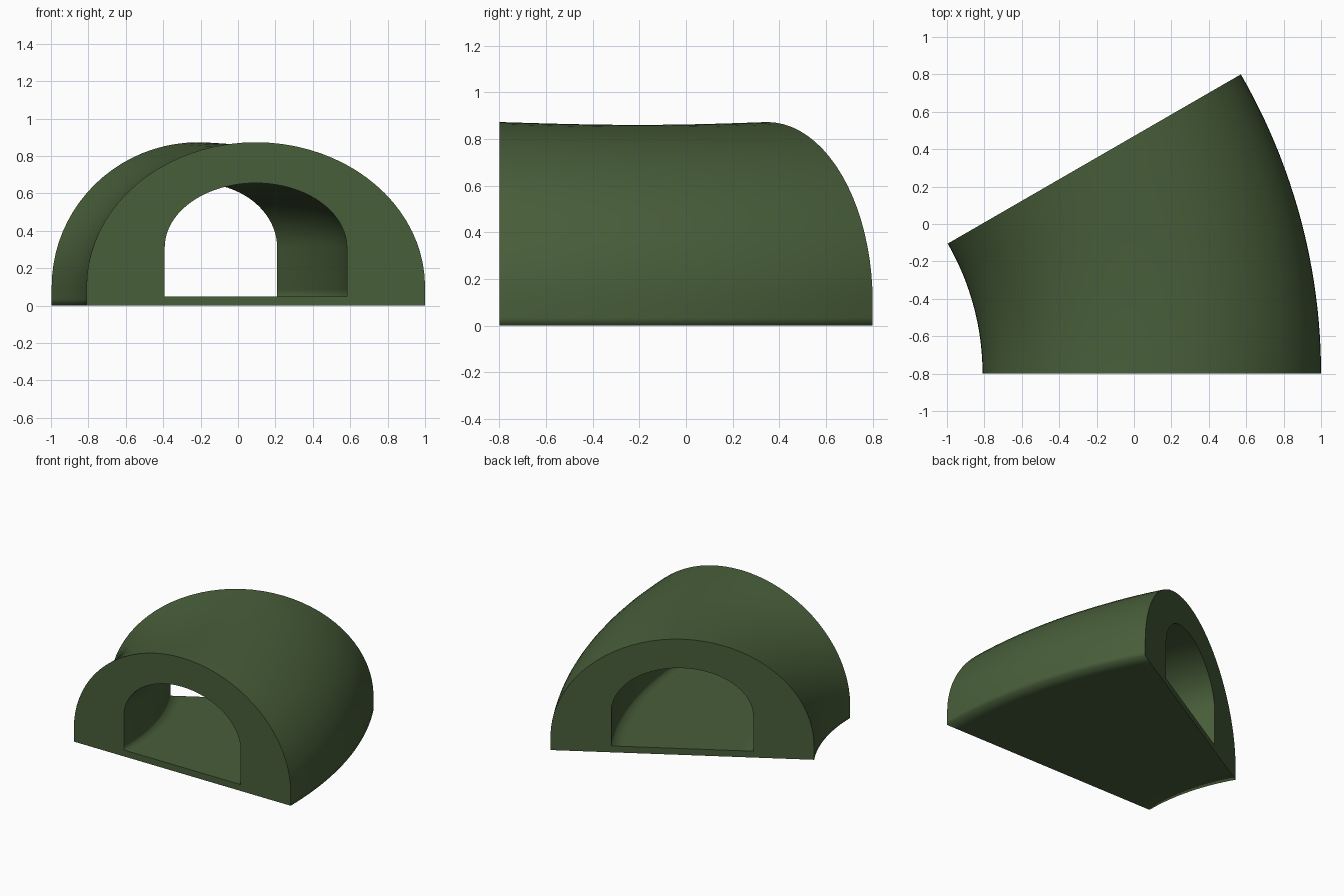
import bpy, bmesh
from math import sin, cos, pi, radians

if "Cube" in bpy.data.objects:
    bpy.data.objects.remove(bpy.data.objects["Cube"])

PIVOT_X, PIVOT_Y = -2.2, -0.8      # centre of the bend
RADIUS = 2.295                     # bend radius at the tunnel axis
BEND = radians(30)
STEPS, ARCH = 24, 40

green = bpy.data.materials.new("dark_green")
green.use_nodes = True
colour = (0.065, 0.112, 0.042, 1)
green.diffuse_color = colour
green.node_tree.nodes["Principled BSDF"].inputs["Base Color"].default_value = colour


def arch_loop(half, base, spring, top, inset):
    """Closed section: flat base, short upright walls, elliptical arch."""
    lip = base + 0.035
    loop = [(-half, base), (-half + inset, base), (half - inset, base), (half, base), (half, lip)]
    for i in range(ARCH + 1):
        a = pi * i / ARCH
        loop.append((half * cos(a), spring + (top - spring) * sin(a)))
    return loop + [(-half, lip)]


def sweep(bm, loop, sag):
    """Carry a section round the bend, dipping slightly at mid length."""
    rings = []
    for s in range(STEPS + 1):
        t = s / STEPS
        a, scale = BEND * t, 1 - sag * sin(pi * t)
        rings.append([bm.verts.new((PIVOT_X + (RADIUS + x) * cos(a),
                                    PIVOT_Y + (RADIUS + x) * sin(a),
                                    z * scale)) for x, z in loop])
    return rings


def skin(bm, rings):
    n = len(rings[0])
    for r0, r1 in zip(rings, rings[1:]):
        for i in range(n):
            j = (i + 1) % n
            bm.faces.new((r0[i], r0[j], r1[j], r1[i])).smooth = True


bm = bmesh.new()

# outer shell and inner passage
outer = sweep(bm, arch_loop(0.905, 0.0, 0.10, 0.873, 0.12), 0.014)
inner = sweep(bm, arch_loop(0.487, 0.048, 0.31, 0.655, 0.08), 0.0)
skin(bm, outer)
skin(bm, inner)

# flat end walls with crisp rims
for end in (0, -1):
    o, p = outer[end], inner[end]
    for i in range(len(o)):
        j = (i + 1) % len(o)
        bm.faces.new((o[i], o[j], p[j], p[i])).smooth = False
        for ring in (o, p):
            bm.edges.get((ring[i], ring[j])).smooth = False

bmesh.ops.recalc_face_normals(bm, faces=bm.faces[:])
mesh = bpy.data.meshes.new("curved_tunnel")
bm.to_mesh(mesh)
bm.free()
mesh.materials.append(green)
tunnel = bpy.data.objects.new("curved_tunnel", mesh)
bpy.context.collection.objects.link(tunnel)
